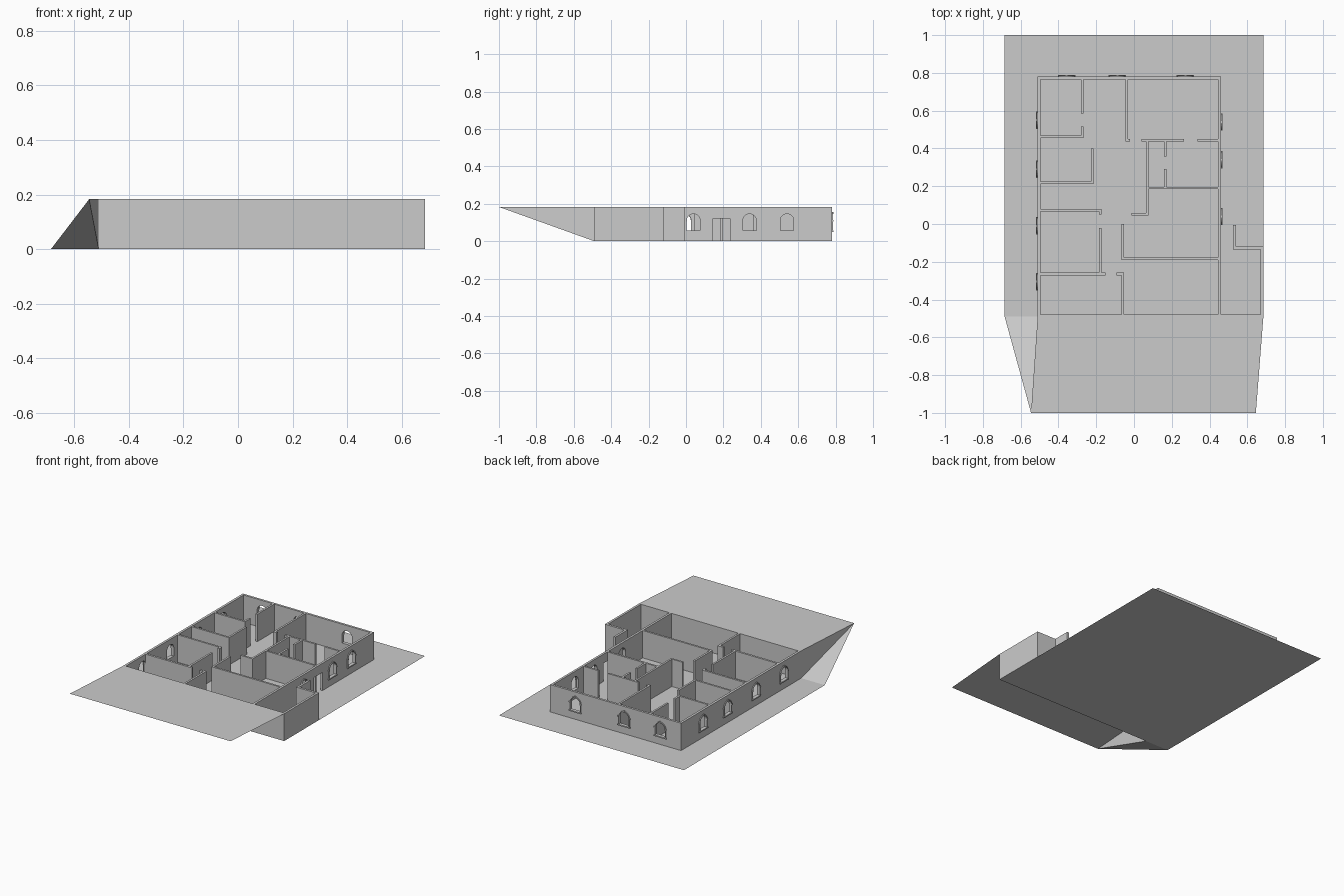
import bpy, bmesh
from math import pi, cos, sin
from mathutils import Matrix, Vector

if "Cube" in bpy.data.objects:
    bpy.data.objects.remove(bpy.data.objects["Cube"])

H = 0.183            # wall height
SILL, SPRING, R = 0.057, 0.11, 0.037


def make(name, bm):
    bmesh.ops.recalc_face_normals(bm, faces=bm.faces)
    me = bpy.data.meshes.new(name)
    bm.to_mesh(me)
    bm.free()
    ob = bpy.data.objects.new(name, me)
    bpy.context.collection.objects.link(ob)
    return ob


def add_box(bm, x0, x1, y0, y1, z0=0.0, z1=H, m=Matrix()):
    t = Matrix.Translation(((x0 + x1) / 2, (y0 + y1) / 2, (z0 + z1) / 2))
    s = Matrix.Diagonal((x1 - x0, y1 - y0, z1 - z0, 1))
    bmesh.ops.create_cube(bm, size=1, matrix=m @ t @ s)


def boxes(name, rects):
    bm = bmesh.new()
    for r in rects:
        add_box(bm, *r)
    return make(name, bm)


def surface(name, faces):
    bm = bmesh.new()
    for f in faces:
        bm.faces.new([bm.verts.new(p) for p in f])
    bmesh.ops.remove_doubles(bm, verts=bm.verts, dist=1e-5)
    return make(name, bm)


def arch(r, z0, n=12):
    pts = [(r, z0)]
    pts += [(r * cos(pi * i / n), SPRING + r * sin(pi * i / n)) for i in range(n + 1)]
    return pts + [(-r, z0)]


def add_prism(bm, pts, y0, y1, m):
    a = [bm.verts.new(m @ Vector((x, y0, z))) for x, z in pts]
    b = [bm.verts.new(m @ Vector((x, y1, z))) for x, z in pts]
    bm.faces.new(a)
    bm.faces.new(b[::-1])
    for i in range(len(pts)):
        j = (i + 1) % len(pts)
        bm.faces.new((a[i], b[i], b[j], a[j]))


def add_trim(bm, m):
    # arched band projecting from the wall face
    inner, outer = arch(R - 0.001, SILL), arch(R + 0.005, SILL)
    rows = [[bm.verts.new(m @ Vector((x, y, z))) for x, z in prof]
            for prof, y in ((inner, 0), (inner, .006), (outer, .006), (outer, 0))]
    for k in range(4):
        p, q = rows[k], rows[(k + 1) % 4]
        for i in range(len(p) - 1):
            bm.faces.new((p[i], p[i + 1], q[i + 1], q[i]))
    for i in (0, -1):
        bm.faces.new([r[i] for r in rows])
    # sill, imposts and keystone
    add_box(bm, -.046, .046, 0, .008, SILL - .008, SILL, m)
    for s in (-1, 1):
        add_box(bm, s * .0405 - .005, s * .0405 + .005, 0, .008, SPRING - .004, SPRING + .004, m)
    add_box(bm, -.005, .005, 0, .008, SPRING + R - .001, SPRING + R + .009, m)


# ground and raised forecourt with its flank
surface("ground", [[(-.685, -.49, 0), (.685, -.49, 0), (.685, 1, 0), (-.685, 1, 0)]])
surface("forecourt", [
    [(-.545, -1, H), (.645, -1, H), (.685, -.49, H), (-.51, -.49, H)],
    [(-.51, -.49, 0), (-.51, -.49, H), (-.545, -1, H)],
    [(-.685, -.49, 0), (-.51, -.49, 0), (-.545, -1, H)]])

# outer walls with arched windows and side door
walls = {
    "right_wall": ((.445, .46, -.48, .765), -pi / 2,
                   [(.46, .04), (.46, .34), (.46, .54)]),
    "left_wall": ((-.51, -.494, -.48, .765), pi / 2,
                  [(-.51, .55), (-.51, .29), (-.51, -.01), (-.51, -.305)]),
    "back_wall": ((-.51, .46, .765, .78), 0,
                  [(-.357, .78), (-.088, .78), (.272, .78)]),
}
for name, (rect, ang, spots) in walls.items():
    wall = boxes(name, [rect])
    cut, trim = bmesh.new(), bmesh.new()
    for x, y in spots:
        m = Matrix.Translation((x, y, 0)) @ Matrix.Rotation(ang, 4, 'Z')
        add_prism(cut, arch(R, SILL), -.05, .05, m)
        add_trim(trim, m)
    if name == "right_wall":
        add_box(cut, .4, .5, .145, .235, -.05, .122)
    make(name.replace("wall", "window_trim"), trim)
    cutter = make(name + "_cutter", cut)
    cutter.hide_render = True
    cutter.hide_viewport = False
    mod = wall.modifiers.new("openings", 'BOOLEAN')
    mod.operation, mod.solver, mod.object = 'DIFFERENCE', 'EXACT', cutter
    bpy.context.view_layer.update()
    dg = bpy.context.evaluated_depsgraph_get()
    me = bpy.data.meshes.new_from_object(wall.evaluated_get(dg))
    wall.modifiers.clear()
    wall.data = me
    bpy.data.objects.remove(cutter)

# front wall and side porch
boxes("front_wall", [(-.51, .685, -.49, -.48)])
boxes("porch_walls", [(.67, .685, -.48, -.12), (.525, .67, -.135, -.12),
                      (.525, .54, -.12, -.005)])

# partitions: rooms on the left side
boxes("left_partitions", [
    (-.28, -.267, .585, .765), (-.28, -.267, .468, .515), (-.494, -.267, .455, .468),
    (-.228, -.215, .225, .4), (-.494, -.215, .212, .225),
    (-.494, -.173, .067, .08), (-.186, -.173, .05, .067),
    (-.186, -.173, -.258, -.02), (-.494, -.152, -.272, -.258)])
# partitions: rooms on the right side
boxes("right_partitions", [
    (-.093, -.052, -.272, -.258), (-.065, -.052, -.48, -.272),
    (-.065, -.052, -.177, 0), (-.065, .445, -.19, -.177),
    (-.046, -.033, .45, .765), (-.046, -.02, .437, .45),
    (.04, .265, .437, .45), (.335, .445, .437, .45),
    (.064, .077, .058, .437), (-.013, .077, .045, .058),
    (.158, .171, .357, .437), (.158, .171, .197, .29),
    (.077, .445, .184, .197)])
